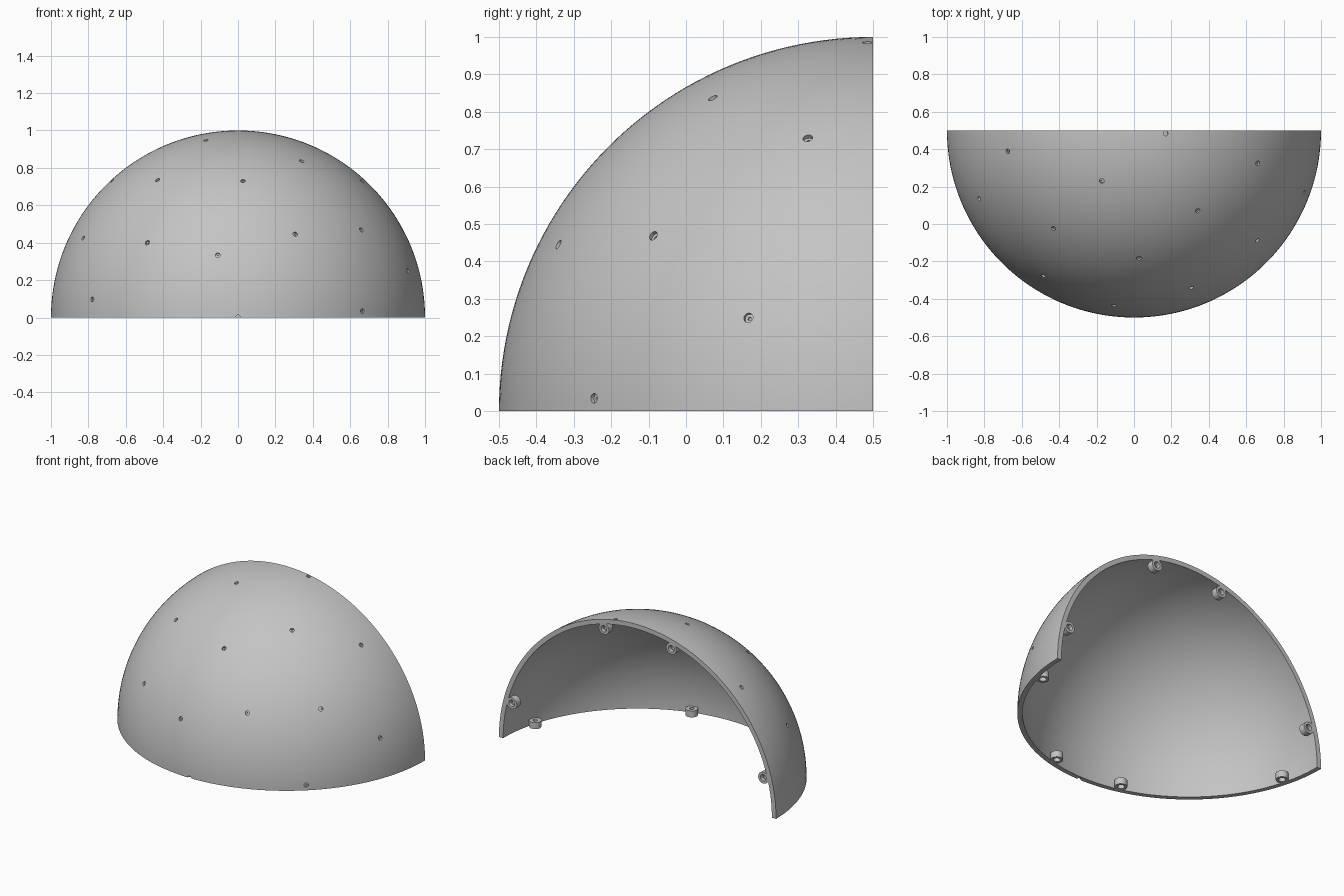
import bpy, bmesh, math
from mathutils import Matrix, Vector

cube = bpy.data.objects.get("Cube")
if cube:
    bpy.data.objects.remove(cube, do_unlink=True)

OUTER, INNER = 1.0, 0.97
CENTRE = Vector((0, 0.5, 0))

grey = bpy.data.materials.new("light_grey")
grey.use_nodes = True
colour = (0.55, 0.55, 0.55, 1)
grey.diffuse_color = colour
grey.node_tree.nodes["Principled BSDF"].inputs["Base Color"].default_value = colour


def make_object(name, bm):
    bmesh.ops.recalc_face_normals(bm, faces=bm.faces)
    mesh = bpy.data.meshes.new(name)
    bm.to_mesh(mesh)
    bm.free()
    mesh.materials.append(grey)
    obj = bpy.data.objects.new(name, mesh)
    bpy.context.collection.objects.link(obj)
    return obj


def activate(obj):
    bpy.ops.object.select_all(action='DESELECT')
    obj.select_set(True)
    bpy.context.view_layer.objects.active = obj


def lathe(bm, profile, matrix, steps=24, closed=False):
    """Turn a (radius, height) profile about local z, then place it."""
    part = bmesh.new()
    verts = [part.verts.new((r, 0, h)) for r, h in profile]
    edges = [part.edges.new(pair) for pair in zip(verts, verts[1:])]
    if closed:
        edges.append(part.edges.new((verts[-1], verts[0])))
    bmesh.ops.spin(part, geom=verts + edges, cent=(0, 0, 0), axis=(0, 0, 1),
                   angle=math.tau, steps=steps)
    bmesh.ops.remove_doubles(part, verts=part.verts, dist=1e-5)
    bmesh.ops.recalc_face_normals(part, faces=part.faces)
    part.transform(matrix)
    temp = bpy.data.meshes.new("temp")
    part.to_mesh(temp)
    part.free()
    bm.from_mesh(temp)
    bpy.data.meshes.remove(temp)


# Quarter-sphere shell: half ring swept 90 degrees about the x axis
bm = bmesh.new()
N = 96
arc = [math.pi * i / N for i in range(N + 1)]
ring = [(OUTER * math.cos(a), OUTER * math.sin(a)) for a in arc]
ring += [(INNER * math.cos(a), INNER * math.sin(a)) for a in reversed(arc)]
cap = bm.faces.new([bm.verts.new((x, 0, z)) for x, z in ring])
bmesh.ops.spin(bm, geom=[cap] + cap.edges[:] + cap.verts[:], cent=(0, 0, 0),
               axis=(1, 0, 0), angle=math.pi / 2, steps=N // 2)
if min(v.co.y for v in bm.verts) > -0.5:
    bm.transform(Matrix.Scale(-1, 4, (0, 1, 0)))
if min(v.co.z for v in bm.verts) < -0.5:
    bm.transform(Matrix.Scale(-1, 4, (0, 0, 1)))
bmesh.ops.remove_doubles(bm, verts=bm.verts, dist=1e-5)
bmesh.ops.dissolve_degenerate(bm, edges=bm.edges, dist=1e-6)
bm.transform(Matrix.Translation(CENTRE))
shell = make_object("dome_shell", bm)

# Small stepped pockets spread over the outside in a golden-angle spiral
bm = bmesh.new()
golden = math.pi * (3 - math.sqrt(5))
pocket = [(0, -0.018), (0.005, -0.018), (0.005, -0.012), (0.013, -0.012),
          (0.013, 0.02), (0, 0.02)]
COUNT = 64
for i in range(COUNT // 2, COUNT):
    y = 1 - 2 * i / (COUNT - 1)
    r = math.sqrt(max(0, 1 - y * y))
    d = Vector((r * math.cos(golden * i), y, r * math.sin(golden * i)))
    if d.z > -0.005:
        place = Matrix.Translation(CENTRE + d * OUTER)
        lathe(bm, pocket, place @ d.to_track_quat('Z', 'Y').to_matrix().to_4x4(), 20)
cutter = make_object("pocket_cutter", bm)
cutter.hide_render = True

cut = shell.modifiers.new("pockets", 'BOOLEAN')
cut.operation = 'DIFFERENCE'
cut.solver = 'EXACT'
cut.object = cutter
activate(shell)
bpy.ops.object.modifier_apply(modifier=cut.name)
bpy.data.objects.remove(cutter, do_unlink=True)
bpy.ops.object.shade_smooth_by_angle(angle=math.radians(30))

# Hollow joining bosses inside both rims, flush with the cut faces
boss = [(0.021, 0), (0.037, 0), (0.037, 0.042), (0.014, 0.042),
        (0.014, 0.025), (0.021, 0.025)]
BOSS_RADIUS = 0.94
for rim in ("back", "base"):
    for number, degrees in enumerate((15, 75, 105, 165), 1):
        a = math.radians(degrees)
        x, s = BOSS_RADIUS * math.cos(a), BOSS_RADIUS * math.sin(a)
        if rim == "back":
            place = Matrix.Translation(CENTRE + Vector((x, 0, s)))
            place = place @ Matrix.Rotation(math.pi / 2, 4, 'X')
        else:
            place = Matrix.Translation(CENTRE + Vector((x, -s, 0)))
        bm = bmesh.new()
        lathe(bm, boss, place, 32, closed=True)
        obj = make_object(f"{rim}_boss_{number}", bm)
        activate(obj)
        bpy.ops.object.shade_smooth_by_angle(angle=math.radians(30))
